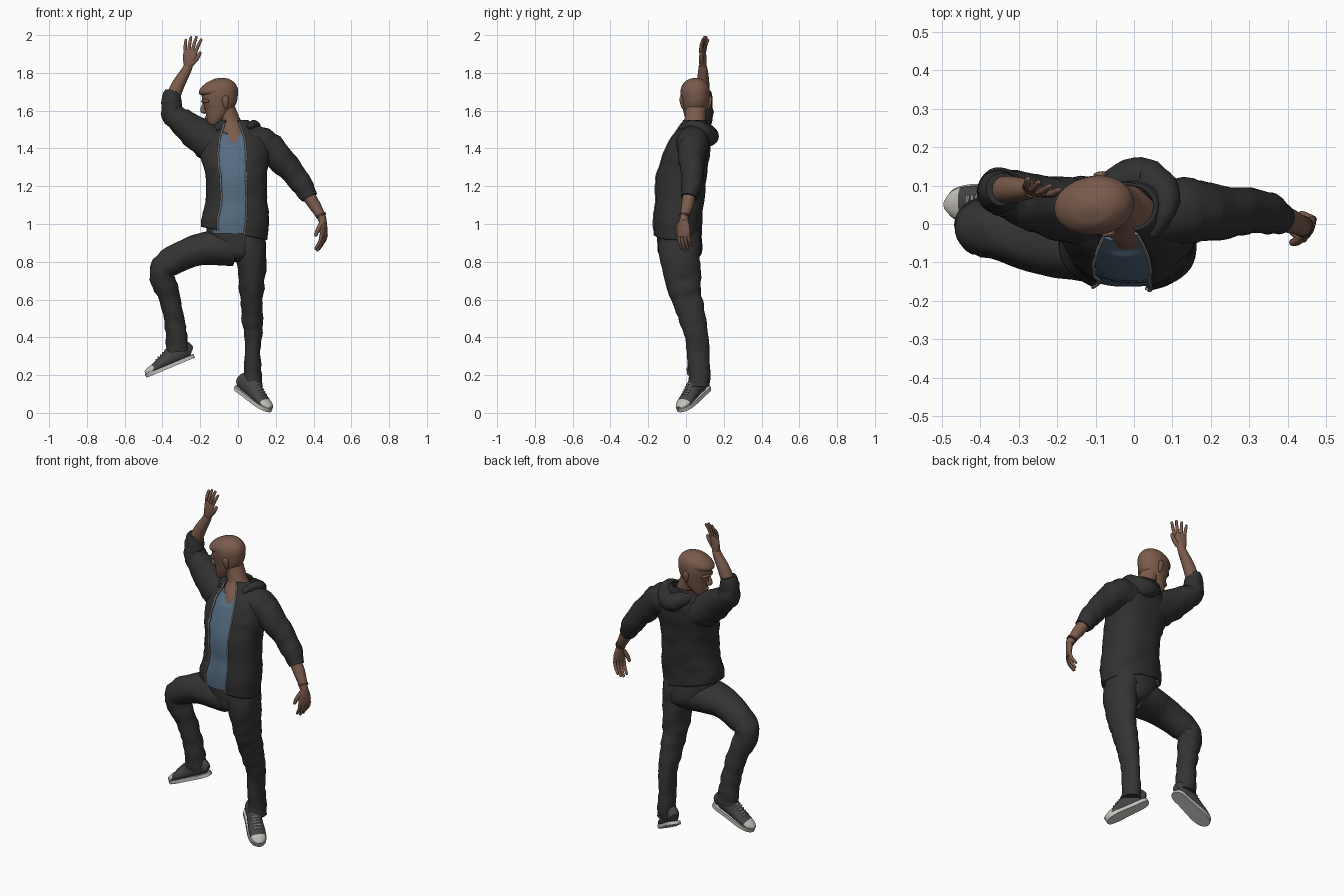
import bpy, bmesh, math
from mathutils import Vector, Matrix, noise

if "Cube" in bpy.data.objects:
    bpy.data.objects.remove(bpy.data.objects["Cube"])

def mat(name, c):
    m = bpy.data.materials.new(name)
    m.diffuse_color = (*c, 1)
    m.use_nodes = True
    m.node_tree.nodes["Principled BSDF"].inputs["Base Color"].default_value = m.diffuse_color
    return m

SKIN = mat("skin brown", (0.20, 0.106, 0.073))
HAIR = mat("hair brown", (0.19, 0.102, 0.071))
JACKET = mat("jacket charcoal", (0.030, 0.030, 0.030))
PANTS = mat("trouser charcoal", (0.034, 0.034, 0.035))
SHIRT = mat("shirt blue", (0.09, 0.15, 0.22))
CANVAS = mat("shoe grey", (0.06, 0.06, 0.06))
RUBBER = mat("rubber off white", (0.55, 0.53, 0.50))
ZIP = mat("zip grey", (0.42, 0.42, 0.42))
BAND = mat("bracelet brown", (0.06, 0.035, 0.025))
X, Y, Z = Vector((1, 0, 0)), Vector((0, 1, 0)), Vector((0, 0, 1))

def finish(name, verts, faces, mats, rule=None, angle=50):
    me = bpy.data.meshes.new(name)
    me.from_pydata([tuple(v) for v in verts], [], faces)
    for m in mats:
        me.materials.append(m)
    if rule:
        for p in me.polygons:
            p.material_index = rule(p.center)
    me.shade_smooth()
    me.set_sharp_from_angle(angle=math.radians(angle))
    ob = bpy.data.objects.new(name, me)
    bpy.context.collection.objects.link(ob)
    return ob

def spline(rows, k):
    """Smooth interpolation through rows of numbers."""
    out, n = [], len(rows)
    for i in range(n - 1):
        p0, p1, p2, p3 = rows[max(i - 1, 0)], rows[i], rows[i + 1], rows[min(i + 2, n - 1)]
        for s in range(k):
            t = s / k
            out.append([0.5 * (2 * b + (c - a) * t + (2 * a - 5 * b + 4 * c - d) * t * t
                        + (3 * b - a - 3 * c + d) * t ** 3) for a, b, c, d in zip(p0, p1, p2, p3)])
    return out + [list(rows[-1])]

def tube(name, rows, m, ref=Y, flat=False, n=28, k=5, arc=None, power=2.0, wrinkle=0, tilt=None,
         M=None, thick=0, rule=None):
    """Loft of ellipses; each row is x, y, z, in-plane radius, radius along ref."""
    rings = spline([r if len(r) == 5 else (*r, r[3]) for r in rows], k)
    cs = [Vector(r[:3]) for r in rings]
    cols = n + 1 if arc else n
    a0, a1 = arc or (0, 2 * math.pi)
    verts = []
    for i, r in enumerate(rings):
        t = Z if flat else (cs[min(i + 1, len(cs) - 1)] - cs[max(i - 1, 0)]).normalized()
        b = (ref - t * ref.dot(t)).normalized()
        a = b.cross(t)
        for j in range(cols):
            th = a0 + (a1 - a0) * j / n
            c, s = math.cos(th), math.sin(th)
            d = (a * max(r[3], .002) * math.copysign(abs(c) ** (2 / power), c)
                 + b * max(r[4], .002) * math.copysign(abs(s) ** (2 / power), s))
            p = cs[i] + d
            if wrinkle:
                q = p * 9 + t * p.dot(t) * 9
                p = p + d.normalized() * wrinkle * (noise.noise(q) + .5 * noise.noise(q * 2.2))
            if tilt:
                p.z += tilt(p)
            verts.append(M @ p if M else p)
    faces = []
    for i in range(len(rings) - 1):
        for j in range(n):
            e = (j + 1) % cols
            faces.append((i * cols + j, i * cols + e, (i + 1) * cols + e, (i + 1) * cols + j))
    if not arc:
        faces += [tuple(reversed(range(n))), tuple(range(len(verts) - n, len(verts)))]
    ob = finish(name, verts, faces, m if isinstance(m, list) else [m], rule)
    if thick:
        s = ob.modifiers.new("cloth", 'SOLIDIFY')
        s.thickness, s.offset = thick, -1
    return [verts[i:i + cols] for i in range(0, len(verts), cols)]

# torso: open jacket over a shirt, with neck and chest
body = [(-.02, -.045, .95, .172, .128), (-.015, -.045, 1.02, .178, .130), (-.007, -.035, 1.12, .164, .130),
        (-.01, -.025, 1.25, .163, .134), (-.015, 0, 1.36, .180, .124), (-.015, .02, 1.44, .165, .110),
        (-.02, .035, 1.50, .125, .083), (-.025, .045, 1.55, .080, .062)]
grid = tube("jacket_body", body, JACKET, flat=True, n=48, arc=(math.radians(-90 + 15), math.radians(270 - 27)),
            power=2.3, wrinkle=.007, thick=.008,
            tilt=lambda p: -.2 * max(0, min(1, (1.1 - p.z) / .12)) * (p.x + .02))
for side, col in (("left", 0), ("right", -1)):
    edge = [g[col] for g in grid]
    tube("zip_" + side, [(*p, .0045) for p in edge[:-2]], ZIP, n=6, k=1)

def shirt_edge(p):
    """Tuck the hem up at the back and sides; scoop the neckline at the front."""
    if p.z < 1.0:
        return .07 if p.y > -.09 or abs(p.x + .03) > .11 else 0
    return -.035 * max(0, 1 - abs(p.x + .025) / .075) * max(0, min(1, (p.z - 1.42) / .04))

shirt = [(x, y, z, a - .018, b - .012) for x, y, z, a, b in body[:-2]] + [(-.022, .032, 1.495, .103, .078)]
tube("shirt", shirt, SHIRT, flat=True, n=40, power=2.3, wrinkle=.003, tilt=shirt_edge)
tube("neck", [(-.018, .02, 1.43, .095, .09), (-.020, .03, 1.475, .082, .080), (-.03, .044, 1.52, .062, .062),
              (-.042, .048, 1.55, .056, .056), (-.07, .053, 1.62, .055, .055)], SKIN, flat=True)
# hood lying around the neck
tube("hood", [(-.10, -.028, 1.49, .015), (-.10, .04, 1.52, .024), (-.055, .10, 1.495, .040), (.015, .117, 1.465, .056),
              (.075, .09, 1.495, .042), (.082, .03, 1.527, .025), (.05, -.028, 1.505, .016)], JACKET, ref=Z, wrinkle=.006)

# sleeves and forearms
tube("raised_sleeve", [(-.08, .03, 1.40, .09), (-.165, .035, 1.44, .094, .088), (-.25, .055, 1.507, .080, .076),
                       (-.335, .08, 1.572, .063), (-.352, .086, 1.64, .055), (-.343, .09, 1.705, .046)],
     JACKET, wrinkle=.009)
tube("raised_forearm", [(-.35, .088, 1.66, .038), (-.315, .09, 1.74, .034), (-.275, .09, 1.81, .026),
                        (-.262, .088, 1.84, .024, .02)], SKIN, n=20)
tube("lowered_sleeve", [(.06, .03, 1.43, .09), (.13, .035, 1.42, .090, .085), (.20, .032, 1.37, .078, .073),
                        (.29, .035, 1.27, .064, .060), (.345, .027, 1.20, .056, .053), (.38, .015, 1.14, .044)],
     JACKET, wrinkle=.009)
tube("lowered_forearm", [(.36, .02, 1.17, .036), (.405, .008, 1.10, .032), (.44, -.008, 1.04, .024),
                         (.448, -.01, 1.015, .022)], SKIN, n=20)
tube("bracelet", [(.436, -.005, 1.052, .028), (.441, -.007, 1.04, .028)], BAND, n=20, k=1)

def hand(name, w, d, across, spread, curl):
    """Palm, four fingers and a thumb; across points to the thumb side."""
    w, d = Vector(w), Vector(d).normalized()
    across = Vector(across)
    across = (across - d * across.dot(d)).normalized()
    nrm = d.cross(across) * curl
    tube(name + "_palm", [(*(w + d * u), a, b) for u, a, b in
         ((0, .022, .018), (.03, .033, .017), (.065, .038, .014), (.093, .034, .009))], SKIN, ref=nrm.normalized(), n=20)
    for i, ln in enumerate((.062, .080, .086, .076)):
        f = d + across * spread * (i - 1.5)
        b = w + d * .08 + across * (i - 1.5) * .019
        tube(f"{name}_finger_{i + 1}", [(*b, .0095), (*(b + f * ln * .5 + nrm * .1), .009),
             (*(b + f * ln * .95 + nrm * .35), .007), (*(b + f * ln + nrm * .38), .003)], SKIN,
             ref=nrm.normalized(), n=10, k=3)
    b = w + d * .02 + across * .018
    tube(name + "_thumb", [(*b, .014), (*(b + across * .022 + d * .032 + nrm * .1), .012),
         (*(b + across * .032 + d * .062 + nrm * .2), .009), (*(b + across * .034 + d * .07 + nrm * .22), .003)],
         SKIN, ref=nrm.normalized(), n=12, k=3)

hand("raised_hand", (-.264, .09, 1.832), (.15, -.02, 1), (1, -.35, 0), .14, .05)
hand("lowered_hand", (.449, -.012, 1.025), (.06, -.02, -1), (-.45, -.9, 0), 0, .11)

# trousers
tube("trouser_seat", [(-.02, -.042, 1.0, .145, .11), (-.015, -.035, .92, .148, .118), (0, -.03, .84, .115, .112),
                      (.02, -.03, .80, .045, .07)], PANTS, flat=True, wrinkle=.004)
tube("standing_leg", [(.05, -.035, .95, .095, .11), (.068, -.03, .83, .082, .108), (.072, -.015, .70, .068, .095),
                      (.073, .005, .60, .059, .083), (.077, .04, .48, .053, .072), (.078, .06, .38, .048, .063),
                      (.079, .068, .23, .045, .056), (.08, .070, .14, .050, .058)], PANTS, wrinkle=.009)
tube("raised_leg", [(-.02, -.035, .87, .095, .11), (-.12, -.04, .875, .095, .108), (-.22, -.038, .862, .086, .094),
                    (-.33, -.022, .815, .078, .080), (-.402, -.010, .755, .070, .070), (-.380, .012, .66, .062, .064),
                    (-.340, .04, .52, .053, .056), (-.326, .055, .41, .056, .056), (-.318, .060, .325, .062, .056)],
     PANTS, wrinkle=.009)

def shoe(name, heel, toe):
    """Canvas upper with rubber toe, sole and laces, built heel to toe."""
    heel, toe = Vector(heel), Vector(toe)
    f = (toe - heel).normalized()
    up = (Z - f * f.z).normalized()
    M = Matrix.Translation(heel) @ Matrix((f, up.cross(f), up)).transposed().to_4x4()
    L = (toe - heel).length / .26
    prof = [(.002, .022, .055), (.03, .036, .10), (.08, .038, .108), (.13, .042, .080),
            (.19, .046, .055), (.235, .037, .040), (.257, .016, .028)]
    tip = heel + f * .215 * L
    tube(name + "_upper", [(u * L, 0, h / 2 + .006, h / 2, w) for u, w, h in prof], [CANVAS, RUBBER], M=M,
         rule=lambda c: int((c - tip).dot(f) > 0))
    half = spline([(u * L, w + .004) for u, w, h in prof], 4)
    loop = [(-.004, 0)] + half + [(.263 * L, 0)] + [(u, -w) for u, w in reversed(half)]
    n = len(loop)
    verts = [M @ Vector((u, w, z)) for z in (0, .020) for u, w in loop]
    faces = [tuple(reversed(range(n))), tuple(range(n, 2 * n))]
    faces += [(i, (i + 1) % n, n + (i + 1) % n, n + i) for i in range(n)]
    # loop runs clockwise seen from above, so turn the faces outwards
    finish(name + "_sole", verts, [tuple(reversed(q)) for q in faces], [RUBBER])
    for i in range(5):
        u, h = .122 + i * .015, .096 - i * .0068
        tube(f"{name}_lace_{i + 1}", [(u * L, y, h - 9 * y * y, .004) for y in (-.022, -.011, 0, .011, .022)],
             RUBBER, ref=Z, n=6, k=2, M=M)

shoe("standing_shoe", (-.008, .115, .128), (.165, -.03, .004))
shoe("raised_shoe", (-.232, .065, .292), (-.482, .050, .188))

# head: chin at local z 0, face towards local -y, turned and tilted
H = (Matrix.Translation((-.088, .05, 1.650)) @ Matrix.Rotation(math.radians(-82), 4, 'Z')
     @ Matrix.Rotation(math.radians(13), 4, 'X') @ Matrix.Translation((0, 0, -.12)))

def layers(rows, grow=0):
    return [(0, (f + b) / 2, z, w + grow, (b - f) / 2 + grow) for z, f, b, w in rows]

tube("head", layers([(-.002, -.085, -.05, .016), (.014, -.098, -.02, .038), (.05, -.097, .035, .056),
                     (.09, -.094, .074, .067), (.13, -.097, .092, .074), (.17, -.096, .100, .077),
                     (.205, -.084, .086, .069), (.228, -.058, .060, .047), (.24, -.015, .015, .012)]),
     SKIN, flat=True, n=36, M=H)
# short hair with a raised fringe
tube("hair", layers([(.172, -.090, .098, .074), (.186, -.106, .096, .074), (.208, -.096, .084, .066),
                     (.230, -.062, .058, .046), (.243, -.015, .015, .012)], .001), HAIR, flat=True, n=36, M=H)
tube("nose", [(0, -.092, .133, .007), (0, -.103, .112, .010), (0, -.108, .094, .015, .013), (0, -.094, .084, .012)],
     SKIN, n=14, M=H)
tube("brow", [(-.05, -.070, .136, .007), (-.025, -.092, .143, .009), (0, -.095, .139, .006), (.025, -.092, .143, .009),
              (.05, -.070, .136, .007)], SKIN, ref=Z, n=10, M=H)
tube("lips", [(-.024, -.086, .052, .004), (0, -.098, .054, .009), (.024, -.086, .052, .004)], SKIN, ref=Z, n=10, M=H)
for s, side in ((-1, "right"), (1, "left")):
    tube("ear_" + side, [(s * .066, .004, .078, .006, .006), (s * .072, .008, .095, .008, .013),
                         (s * .077, .012, .12, .009, .019), (s * .078, .014, .138, .007, .014),
                         (s * .075, .012, .144, .003, .004)], SKIN, n=14, M=H)
